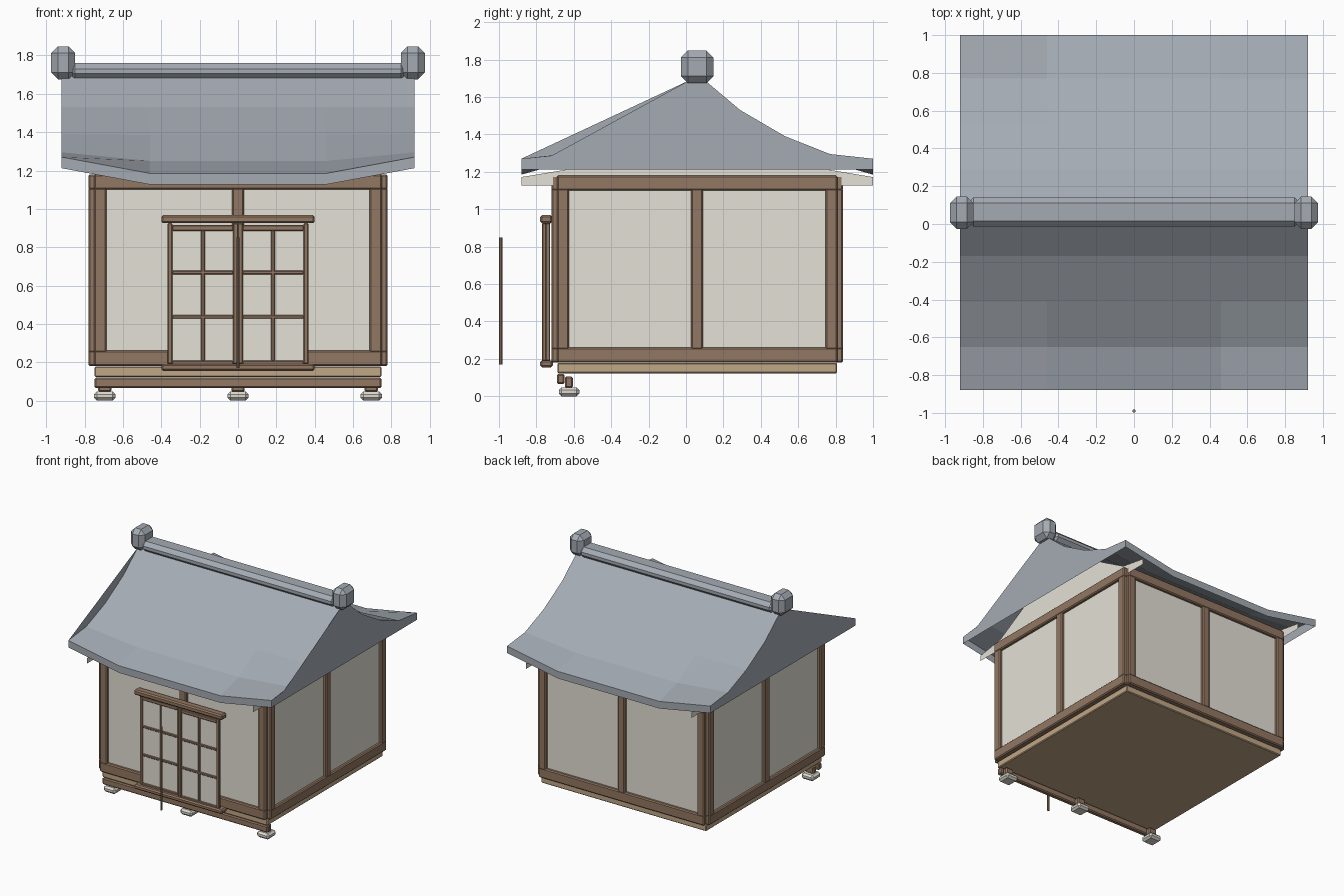
import bpy, bmesh
from mathutils import Matrix

cube = bpy.data.objects.get("Cube")
if cube:
    bpy.data.objects.remove(cube)


def material(name, r, g, b):
    m = bpy.data.materials.new(name)
    m.use_nodes = True
    m.diffuse_color = (r, g, b, 1)
    m.node_tree.nodes["Principled BSDF"].inputs["Base Color"].default_value = (r, g, b, 1)
    return m


SLATE = material("slate_grey", .375, .41, .455)
PAPER = material("warm_paper", .78, .75, .67)
WOOD = material("brown_wood", .29, .185, .122)
TAN = material("tan_wood", .53, .385, .24)
STONE = material("pale_stone", .72, .70, .63)
CY = .06    # centre line of the house in y


def finish(name, bm, mat, bevel=0):
    me = bpy.data.meshes.new(name)
    bm.to_mesh(me)
    bm.free()
    me.materials.append(mat)
    ob = bpy.data.objects.new(name, me)
    bpy.context.collection.objects.link(ob)
    if bevel:
        mod = ob.modifiers.new("bevel", "BEVEL")
        mod.width = bevel
        mod.segments = 1
    return ob


def add_box(bm, x0, x1, y0, y1, z0, z1):
    mid = Matrix.Translation(((x0 + x1) / 2, (y0 + y1) / 2, (z0 + z1) / 2))
    size = Matrix.Diagonal((x1 - x0, y1 - y0, z1 - z0, 1))
    bmesh.ops.create_cube(bm, size=1, matrix=mid @ size)


def boxes(name, mat, items, bevel=0):
    bm = bmesh.new()
    for b in items:
        add_box(bm, *b)
    return finish(name, bm, mat, bevel)


# Four identical framed walls, turned around the house centre
W, OUT, INN = .75, -.78, -.72
for i, side in enumerate(("front", "right", "back", "left")):
    frame = boxes(side + "_wall_frame", WOOD, [
        (-W, W, OUT, INN, .18, .262),
        (-W, W, OUT, INN, 1.10, 1.18),
        (-W, -.685, OUT, INN, .25, 1.11),
        (.685, W, OUT, INN, .25, 1.11),
        (-.032, .032, OUT, INN, .25, 1.11)], .008)
    panel = boxes(side + "_wall_panel", PAPER, [(-.7, .7, -.755, -.745, .23, 1.13)])
    for ob in (frame, panel):
        ob.rotation_euler.z = i * 1.5707963
        ob.location.y = CY

# Floor, front beam, short posts and foundation stones
boxes("floor_platform", TAN, [(-.748, .748, -.688, .808, .123, .178)], .006)
boxes("front_beam", WOOD, [(-.748, .748, -.69, -.65, .065, .12)], .008)
STONES = (-.695, 0, .695)
boxes("short_posts", WOOD, [(x - .035, x + .035, -.648, -.605, .045, .105) for x in STONES], .008)
boxes("foundation_stones", STONE, [(x - .055, x + .055, -.68, -.57, 0, .048) for x in STONES], .015)

# Sliding doors: header, sill and two lattice leaves
boxes("door_header", WOOD, [(-.40, .40, -.78, -.715, .925, .968)], .01)
boxes("door_sill", WOOD, [(-.40, .40, -.78, -.712, .155, .192)], .01)
for side, x0, x1, y in (("right", -.368, .002, -.738), ("left", -.002, .368, -.758)):
    xm = (x0 + x1) / 2
    bars = [(x0, x0 + .027, y - .012, y + .012, .19, .925),
            (x1 - .027, x1, y - .012, y + .012, .19, .925),
            (x0 + .025, x1 - .025, y - .012, y + .012, .885, .915),
            (x0 + .025, x1 - .025, y - .012, y + .012, .185, .208),
            (xm - .01, xm + .01, y - .01, y + .01, .205, .89)]
    for z in (.437, .668):
        bars.append((x0 + .025, x1 - .025, y - .011, y + .011, z - .01, z + .01))
    boxes(side + "_door_lattice", WOOD, bars, .005)
    boxes(side + "_door_paper", PAPER, [(x0 + .01, x1 - .01, y - .003, y + .003, .195, .905)])

# Thin prop rod standing in front of the doors
bm = bmesh.new()
bmesh.ops.create_cone(bm, cap_ends=True, segments=8, radius1=.009, radius2=.009, depth=.68,
                      matrix=Matrix.Translation((0, -.99, .51)))
finish("prop_rod", bm, WOOD)

# Sweeping roof: distance from ridge, height, lift towards the ends
ROWS = ((.04, 1.69, 0), (.23, 1.53, 0), (.47, 1.385, .005), (.71, 1.25, .045), (.94, 1.185, .085))
STATIONS = ((-.92, 1), (-.46, 0), (.46, 0), (.92, 1))
bm = bmesh.new()
grid = []
lines = [(-1, r) for r in reversed(ROWS)] + [(1, r) for r in ROWS]
for s, (d, z, lift) in lines:
    grid.append([bm.verts.new((x, CY + s * d, z + k * lift)) for x, k in STATIONS])
drops = [[bm.verts.new((v.co.x, v.co.y, v.co.z - .058)) for v in row] for row in (grid[0], grid[-1])]
full = [drops[0]] + grid + [drops[1]]
for a, b in zip(full, full[1:]):
    for i in range(3):
        bm.faces.new((a[i], a[i + 1], b[i + 1], b[i]))
finish("roof_shell", bm, SLATE)

# Flat gable ends; the front half is filled straight from ridge to eave
ENDS = [(d, z + lift) for d, z, lift in ROWS]
BASE = 1.212


def gable(name, x, outline, base, mat):
    bm = bmesh.new()
    pairs = [(bm.verts.new((x, y, z)), bm.verts.new((x, y, base))) for y, z in outline]
    for (a, b), (c, d) in zip(pairs, pairs[1:]):
        bm.faces.new((a, b, d, c) if x < 0 else (a, c, d, b))
    finish(name, bm, mat)


back = [(CY + d, z) for d, z in ENDS]
front = [(CY - d, z) for d, z in ENDS]
gable("right_roof_gable", -.92, [front[4], front[0]] + back, BASE, SLATE)
gable("left_roof_gable", .92, [front[4], (-.72, 1.286), front[0]] + back, BASE, SLATE)

# Pale gable panels tucked under the roof
INNER = ((.03, 1.65), (.23, 1.49), (.47, 1.35), (.71, 1.21), (.94, 1.172))
inner = [(CY - d, z) for d, z in reversed(INNER)] + [(CY + d, z) for d, z in INNER]
for name, x in (("right", -.75), ("left", .75)):
    gable(name + "_gable_panel", x, inner, 1.127, PAPER)

# Ridge beam with a faceted cap at each end
boxes("ridge_beam", SLATE, [(-.88, .88, -.013, .14, 1.675, 1.76)], .03)
for name, s in (("right", -1), ("left", 1)):
    c = s * .912
    boxes(name + "_ridge_cap", SLATE, [(c - .063, c + .063, CY - .086, CY + .086, 1.675, 1.848)], .036)
